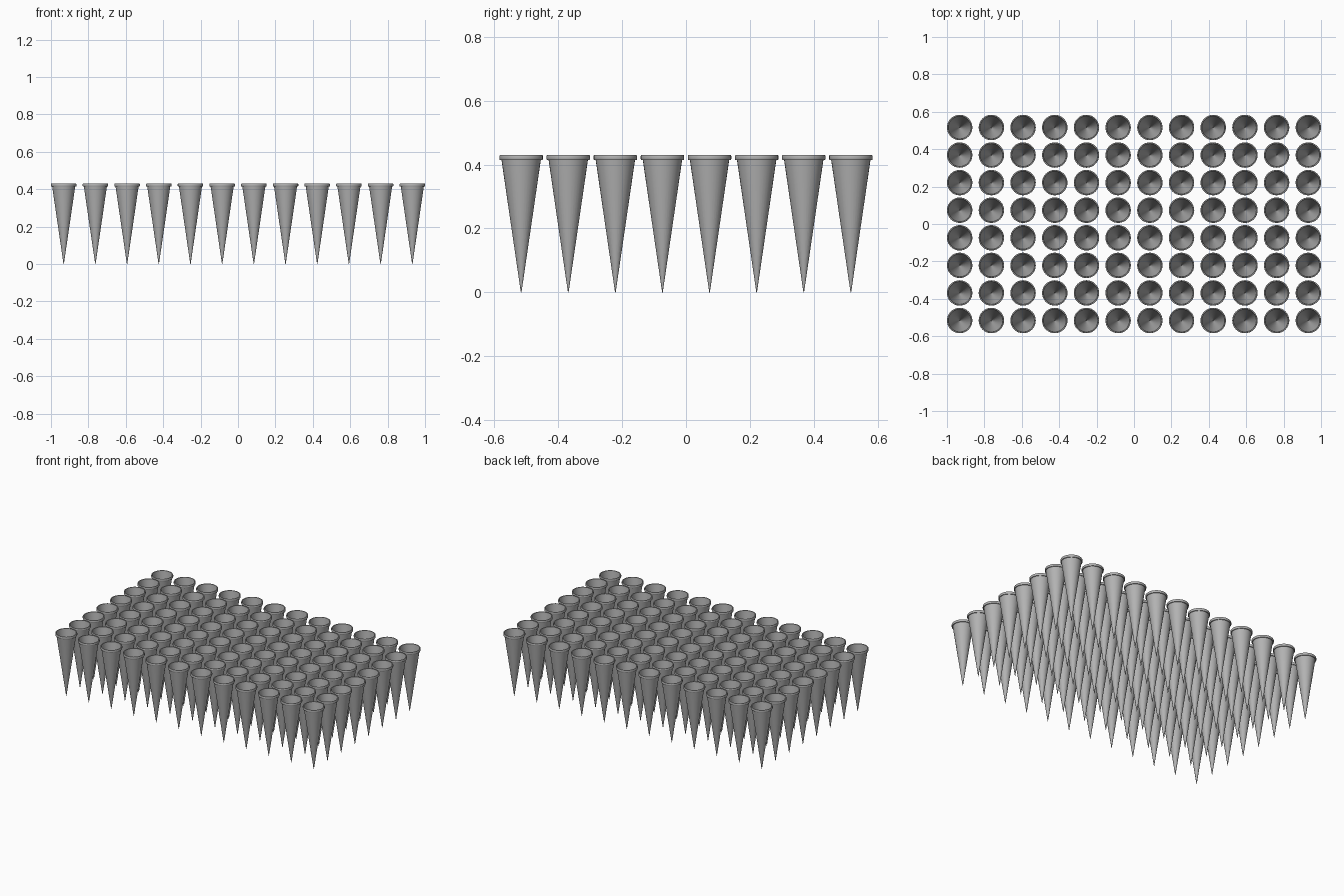
import bpy, bmesh, math

if "Cube" in bpy.data.objects:
    bpy.data.objects.remove(bpy.data.objects["Cube"])

SIDES = 32
COLS, ROWS = 12, 8
DX, DY = 1.864 / 11, 1.032 / 7

# Cross-section of one cone: outer wall, rolled rim, inner wall
PROFILE = [(0.001, 0.0), (0.0615, 0.414), (0.0665, 0.414), (0.068, 0.417),
           (0.068, 0.427), (0.0665, 0.43), (0.061, 0.43), (0.0595, 0.414),
           (0.001, 0.008)]


def lathe(name, profile):
    bm = bmesh.new()
    rings = []
    for r, z in profile:
        rings.append([bm.verts.new((r * math.cos(2 * math.pi * i / SIDES),
                                    r * math.sin(2 * math.pi * i / SIDES), z))
                      for i in range(SIDES)])
    for a, b in zip(rings, rings[1:]):
        for i in range(SIDES):
            j = (i + 1) % SIDES
            bm.faces.new((a[i], a[j], b[j], b[i]))
    # Close the tip outside and inside
    bm.faces.new(rings[0][::-1])
    bm.faces.new(rings[-1])
    bmesh.ops.recalc_face_normals(bm, faces=bm.faces)
    # Smooth walls, sharp edges at the rim and tip
    for f in bm.faces:
        f.smooth = True
    for e in bm.edges:
        e.smooth = e.calc_face_angle(0) < math.radians(30)
    mesh = bpy.data.meshes.new(name)
    bm.to_mesh(mesh)
    bm.free()
    return mesh


# Dark grey material
grey = bpy.data.materials.new("dark_grey")
grey.diffuse_color = (0.45, 0.45, 0.45, 1)
grey.use_nodes = True
grey.node_tree.nodes["Principled BSDF"].inputs["Base Color"].default_value = grey.diffuse_color

# Grid of identical cones sharing one mesh
cone_mesh = lathe("cone_cup", PROFILE)
cone_mesh.materials.append(grey)
for row in range(ROWS):
    for col in range(COLS):
        cone = bpy.data.objects.new(f"cone_cup_{row + 1}_{col + 1}", cone_mesh)
        cone.location = ((col - (COLS - 1) / 2) * DX, (row - (ROWS - 1) / 2) * DY, 0)
        bpy.context.collection.objects.link(cone)
